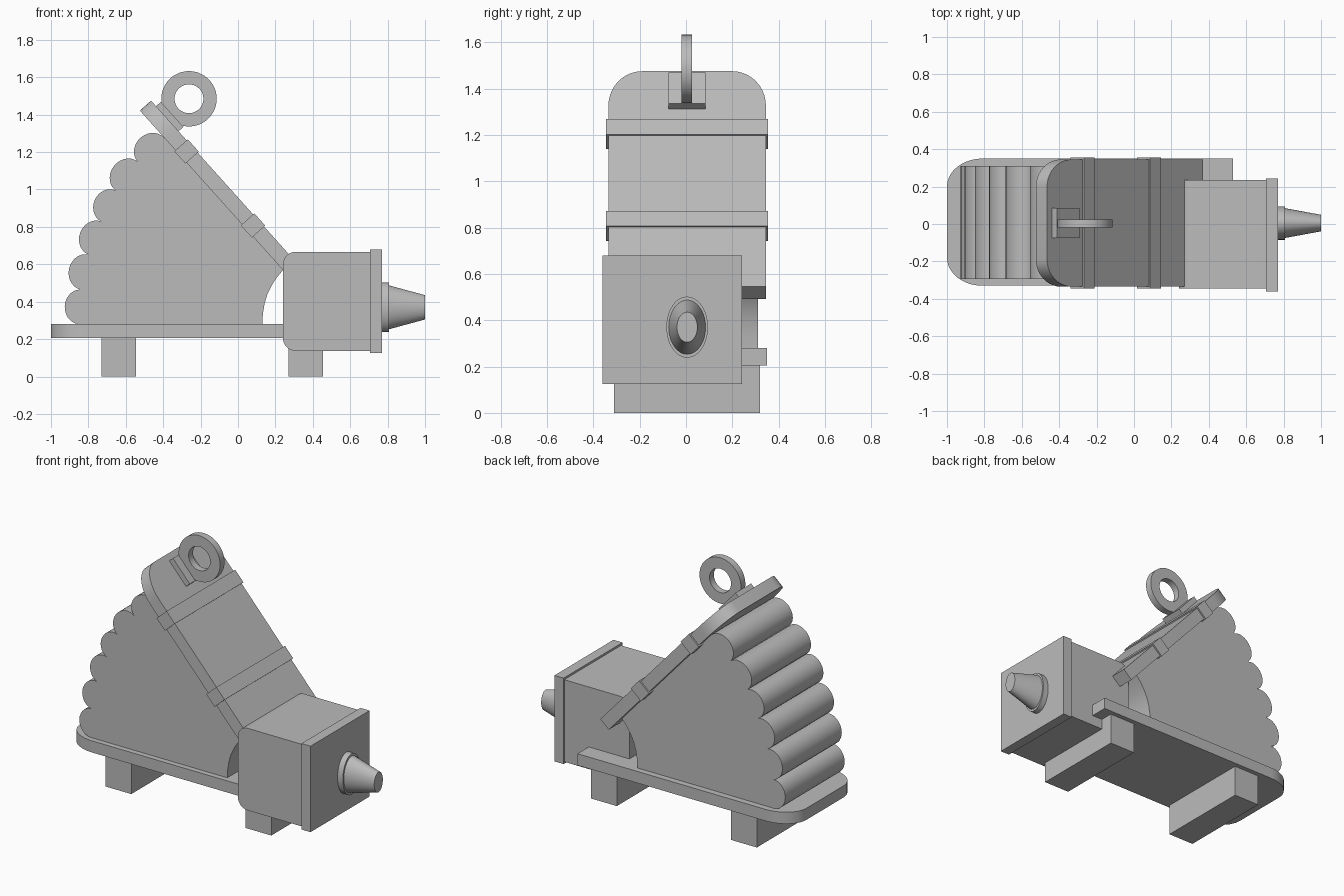
import bpy, bmesh, math
from mathutils import Vector

if "Cube" in bpy.data.objects:
    bpy.data.objects.remove(bpy.data.objects["Cube"])

grey = bpy.data.materials.new("grey")
grey.diffuse_color = (0.5, 0.5, 0.5, 1)
grey.use_nodes = True
grey.node_tree.nodes["Principled BSDF"].inputs["Base Color"].default_value = grey.diffuse_color


def prism(name, pts, depth, place):
    """Extrude a 2D outline; place(u, v, w) maps it into the scene."""
    bm = bmesh.new()
    rings = [[bm.verts.new(place(u, v, w)) for u, v in pts] for w in depth]
    bm.faces.new(rings[0])
    bm.faces.new(rings[1][::-1])
    n = len(pts)
    for i in range(n):
        j = (i + 1) % n
        bm.faces.new((rings[0][i], rings[1][i], rings[1][j], rings[0][j]))
    return finish(name, bm)


def finish(name, bm):
    bmesh.ops.recalc_face_normals(bm, faces=bm.faces)
    mesh = bpy.data.meshes.new(name)
    bm.to_mesh(mesh)
    bm.free()
    mesh.materials.append(grey)
    ob = bpy.data.objects.new(name, mesh)
    bpy.context.collection.objects.link(ob)
    bpy.ops.object.select_all(action='DESELECT')
    ob.select_set(True)
    bpy.context.view_layer.objects.active = ob
    bpy.ops.object.shade_smooth_by_angle(angle=math.radians(35))
    return ob


def rounded_start(u0, u1, v0, v1, ru, rv, steps=10):
    """Rectangle whose two corners at u0 are rounded."""
    pts = [(u1, v0), (u1, v1)]
    for i in range(steps + 1):
        a = math.pi / 2 * i / steps
        pts.append((u0 + ru - ru * math.sin(a), v1 - rv + rv * math.cos(a)))
    for i in range(steps + 1):
        a = math.pi / 2 * i / steps
        pts.append((u0 + ru - ru * math.cos(a), v0 + rv - rv * math.sin(a)))
    return pts


def rect(u0, u1, v0, v1):
    return [(u0, v0), (u1, v0), (u1, v1), (u0, v1)]


def flat(u, v, w):       # outline seen from above
    return (u, v, w)


def side(u, v, w):       # outline seen from the front
    return (u, w, v)


# Tilted frame of the lid: u runs down the slope, v across, w out of its face
top = Vector((-0.465, 0, 1.475))
end = Vector((0.37, 0, 0.545))
down = (end - top).normalized()
out = Vector((-down.z, 0, down.x))
length = (end - top).length


def sloped(u, v, w):
    return top + down * u + out * w + Vector((0, v, 0))


# Base board and feet
prism("base_board", rounded_start(-1, 0.53, -0.33, 0.35, 0.19, 0.15), (0.205, 0.28), flat)
for name, x in (("left_foot", -0.73), ("right_foot", 0.27)):
    prism(name, rect(x, x + 0.185, -0.31, 0.32), (0, 0.205), flat)

# Lid, its two straps and the handle plate
prism("lid", rounded_start(0, length, -0.335, 0.345, 0.2, 0.145), (-0.08, 0), sloped)
for name, u in (("upper_strap", 0.285), ("lower_strap", 0.817)):
    prism(name, rect(u, u + 0.088, -0.345, 0.355), (-0.088, 0.008), sloped)
prism("handle_plate", rect(0.04, 0.22, -0.075, 0.085), (-0.005, 0.035), sloped)

# Ring handle
bm = bmesh.new()
N = 48
loops = []
for r, y in ((0.148, -0.02), (0.148, 0.025), (0.077, 0.025), (0.077, -0.02)):
    loops.append([bm.verts.new((-0.262 + r * math.cos(2 * math.pi * i / N), y,
                                1.485 + r * math.sin(2 * math.pi * i / N))) for i in range(N)])
for k in range(4):
    a, b = loops[k], loops[(k + 1) % 4]
    for i in range(N):
        j = (i + 1) % N
        bm.faces.new((a[i], a[j], b[j], b[i]))
finish("ring_handle", bm)

# Pleated bag: scalloped back edge, hollow curve at the nozzle end
notches = [(-0.848, 0.28), (-0.842, 0.465), (-0.80, 0.652), (-0.73, 0.829),
           (-0.655, 0.995), (-0.537, 1.15), (-0.395, 1.277)]
profile = []
for p, q in zip(notches, notches[1:]):
    p, q = Vector(p), Vector(q)
    half = (q - p) / 2
    bulge = Vector((-half.y, half.x)) * 0.88
    for i in range(14):
        a = math.pi * i / 14
        profile.append(tuple((p + q) / 2 - half * math.cos(a) + bulge * math.sin(a)))
profile += [(-0.395, 1.277), (-0.38, 1.28), (0.262, 0.565), (0.24, 0.568),
            (0.208, 0.53), (0.18, 0.487), (0.157, 0.44), (0.142, 0.39), (0.133, 0.335), (0.13, 0.28)]
prism("pleated_bag", profile, (-0.295, 0.31), side)

# Air box and its front flange
prism("air_box", rounded_start(0.24, 0.71, 0.137, 0.667, 0.07, 0.07), (-0.345, 0.235), side)
prism("box_flange", rect(0.705, 0.77, 0.125, 0.68), (-0.36, 0.242), side)

# Oval nozzle with collar
bm = bmesh.new()
loops = []
for x, r in ((0.765, 0.132), (0.808, 0.132), (0.808, 0.117), (1.0, 0.065)):
    loops.append([bm.verts.new((x, 0.005 + 0.68 * r * math.cos(2 * math.pi * i / N),
                                0.37 + r * math.sin(2 * math.pi * i / N))) for i in range(N)])
for a, b in zip(loops, loops[1:]):
    for i in range(N):
        j = (i + 1) % N
        bm.faces.new((a[i], a[j], b[j], b[i]))
bm.faces.new(loops[0])
bm.faces.new(loops[-1])
finish("nozzle", bm)
